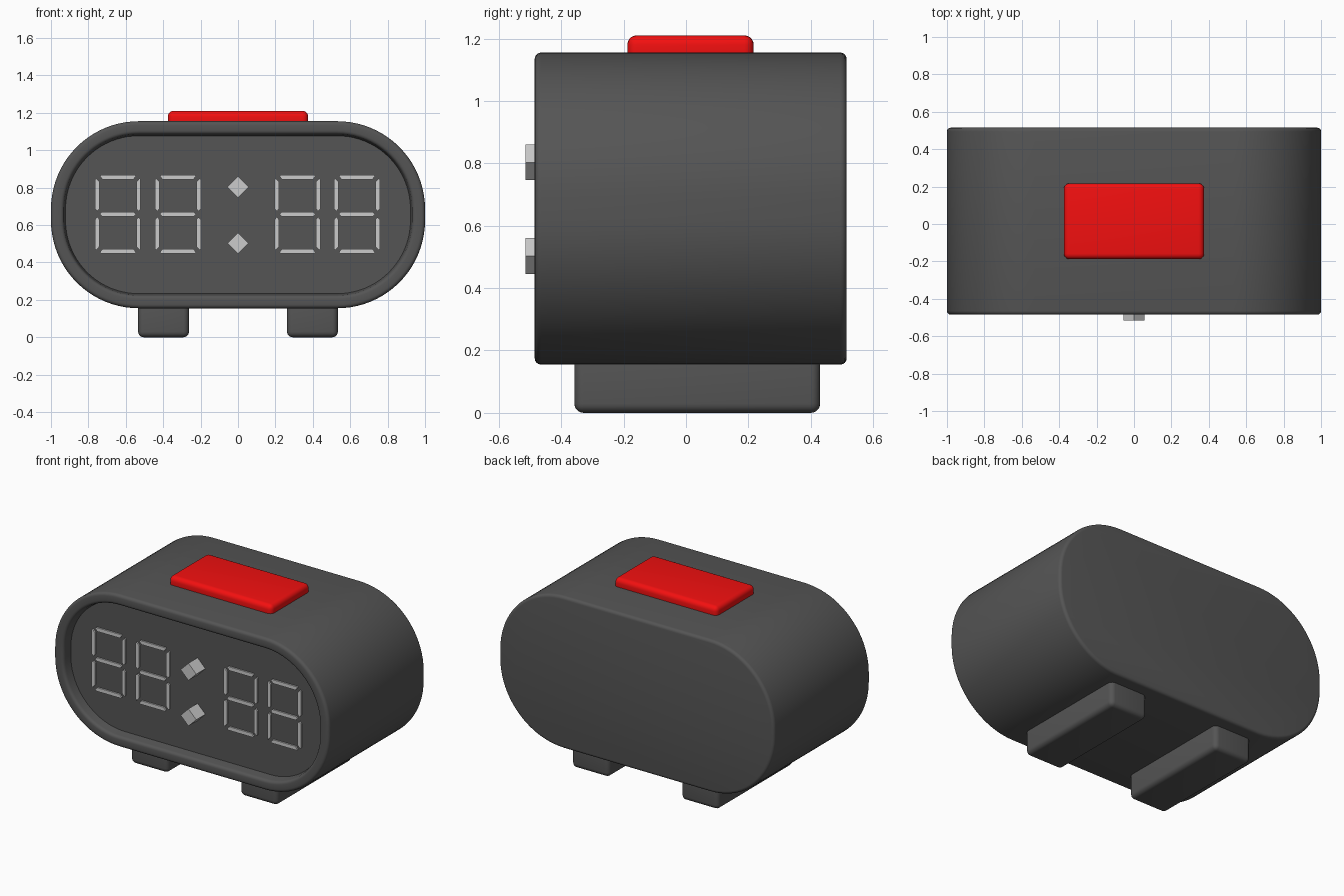
import bpy, bmesh, math

if "Cube" in bpy.data.objects:
    bpy.data.objects.remove(bpy.data.objects["Cube"])

CZ, CY = 0.655, 0.015


def material(name, color):
    m = bpy.data.materials.new(name)
    m.diffuse_color = color
    m.use_nodes = True
    m.node_tree.nodes["Principled BSDF"].inputs["Base Color"].default_value = m.diffuse_color
    return m


dark = material("dark_grey", (0.09, 0.09, 0.09, 1))
red = material("red", (0.9, 0.005, 0.005, 1))


def finish(bm, name, mat=None, smooth=True):
    bmesh.ops.recalc_face_normals(bm, faces=bm.faces)
    me = bpy.data.meshes.new(name)
    bm.to_mesh(me)
    bm.free()
    ob = bpy.data.objects.new(name, me)
    bpy.context.collection.objects.link(ob)
    if mat:
        me.materials.append(mat)
    if smooth:
        bpy.ops.object.select_all(action='DESELECT')
        ob.select_set(True)
        bpy.context.view_layer.objects.active = ob
        bpy.ops.object.shade_smooth_by_angle(angle=math.radians(35))
    return ob


def rounded_outline(inset, steps=20):
    w, h, r = 1.0 - inset, 0.5 - inset, 0.47 - inset
    pts = []
    for k, (sx, sz) in enumerate([(1, 1), (-1, 1), (-1, -1), (1, -1)]):
        for i in range(steps + 1):
            a = math.pi / 2 * (k + i / steps)
            pts.append((sx * (w - r) + r * math.cos(a), sz * (h - r) + r * math.sin(a)))
    return pts


def arc(ci, cy, r, a0, a1, n=4):
    return [(ci + r * math.cos(math.radians(a0 + (a1 - a0) * i / n)),
             cy + r * math.sin(math.radians(a0 + (a1 - a0) * i / n))) for i in range(n + 1)]


def box(name, lo, hi, bevel, mat):
    bm = bmesh.new()
    bmesh.ops.create_cube(bm, size=1)
    for v in bm.verts:
        v.co = [(a + b) / 2 + c * (b - a) for a, b, c in zip(lo, hi, v.co)]
    bmesh.ops.bevel(bm, geom=bm.edges[:], offset=bevel, segments=5, profile=0.5, affect='EDGES')
    return finish(bm, name, mat)


def prism(bm, pts, y0, y1):
    front = [bm.verts.new((x, y0, z)) for x, z in pts]
    back = [bm.verts.new((x, y1, z)) for x, z in pts]
    bm.faces.new(front)
    bm.faces.new(back[::-1])
    for i in range(len(pts)):
        j = (i + 1) % len(pts)
        bm.faces.new((front[i], front[j], back[j], back[i]))


# Body: rounded outline lofted along an (inset, y) profile, with recessed face
FRONT, BACK, FLOOR = CY - 0.5, CY + 0.5, -0.42
profile = ([(0.078, FLOOR)] + arc(0.05, FRONT + 0.02, 0.02, 0, -90)
           + arc(0.02, FRONT + 0.02, 0.02, -90, -180) + arc(0.02, BACK - 0.02, 0.02, 180, 90))
bm = bmesh.new()
rings = [[bm.verts.new((x, y, CZ + z)) for x, z in rounded_outline(i)] for i, y in profile]
for a, b in zip(rings, rings[1:]):
    for i in range(len(a)):
        j = (i + 1) % len(a)
        bm.faces.new((a[i], a[j], b[j], b[i]))
bm.faces.new(rings[0])
bm.faces.new(rings[-1])
finish(bm, "clock_body", dark)

# Snooze button and feet
box("snooze_button", (-0.375, -0.188, 1.12), (0.375, 0.217, 1.21), 0.03, red)
for side, x in (("left", -0.398), ("right", 0.398)):
    box(side + "_foot", (x - 0.136, -0.358, 0), (x + 0.136, 0.43, 0.2), 0.03, dark)

# Seven-segment digits
T, W, H = 0.024, 0.122, 0.209
for n, dx in enumerate((-0.642, -0.321, 0.318, 0.636)):
    bm = bmesh.new()
    for s in (-1, 1):
        # top and bottom bars
        prism(bm, [(dx + x, 0.658 + s * z) for x, z in
                   ((-0.082, H - T), (0.082, H - T), (0.096, H - 0.006), (0.09, H),
                    (-0.09, H), (-0.096, H - 0.006))], FLOOR - 0.01, FLOOR + 0.02)
        # side bars
        for u in (-1, 1):
            prism(bm, [(dx + s * x, 0.658 + u * z) for x, z in
                       ((W - T, 0.03), (W - T / 2, 0.015), (W, 0.028), (W, 0.185),
                        (W - 0.006, 0.192), (W - T, 0.172))], FLOOR - 0.01, FLOOR + 0.02)
    # middle bar
    prism(bm, [(dx + x, 0.658 + z) for x, z in
               ((-0.097, 0), (-0.085, -T / 2), (0.085, -T / 2),
                (0.097, 0), (0.085, T / 2), (-0.085, T / 2))], FLOOR - 0.01, FLOOR + 0.02)
    finish(bm, f"digit_{n + 1}", smooth=False)

# Colon diamonds
for name, z in (("upper", 0.803), ("lower", 0.503)):
    bm = bmesh.new()
    r = 0.057
    prism(bm, [(-r, z), (0, z - r), (r, z), (0, z + r)], -0.515, FLOOR + 0.02)
    finish(bm, name + "_colon_dot", smooth=False)
